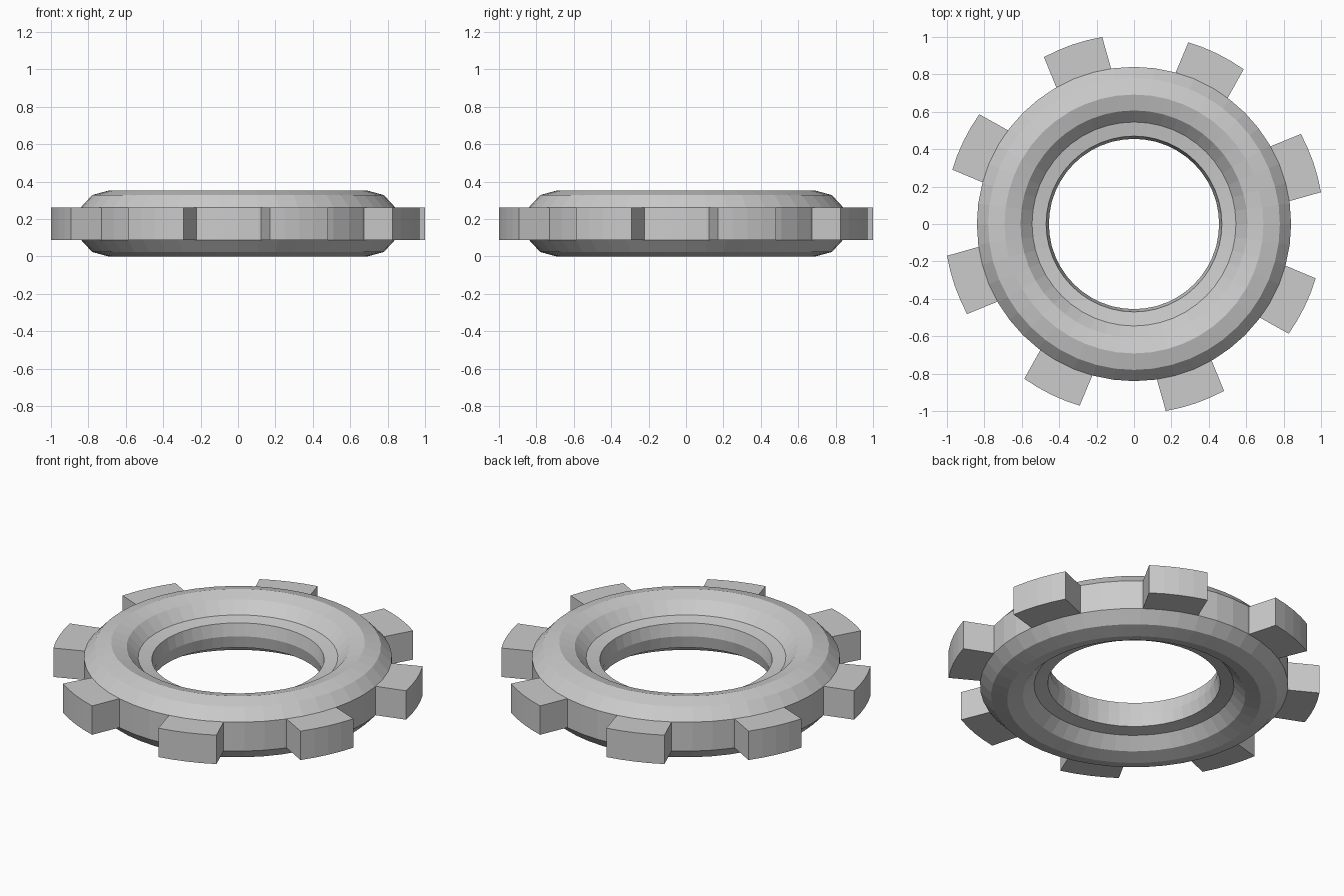
import bpy, bmesh
from math import radians, cos, sin, pi

cube = bpy.data.objects.get("Cube")
if cube:
    bpy.data.objects.remove(cube, do_unlink=True)

SEGMENTS = 48
MID = 0.176          # height of the symmetry plane
HALF = 0.087         # half height of the teeth and outer band

steel = bpy.data.materials.new("light_grey_steel")
steel.use_nodes = True
grey = (0.6, 0.6, 0.6, 1)
steel.diffuse_color = grey
steel.node_tree.nodes["Principled BSDF"].inputs["Base Color"].default_value = grey


def finish(bm, name):
    bmesh.ops.recalc_face_normals(bm, faces=bm.faces)
    mesh = bpy.data.meshes.new(name)
    bm.to_mesh(mesh)
    bm.free()
    mesh.materials.append(steel)
    obj = bpy.data.objects.new(name, mesh)
    bpy.context.collection.objects.link(obj)
    return obj


def polar(bm, radius, angle, z):
    return bm.verts.new((radius * cos(angle), radius * sin(angle), z))


# Ring body: upper half profile (radius, height above mid), mirrored below
upper = [(0.84, HALF), (0.78, 0.152), (0.692, MID), (0.607, 0.152),
         (0.545, HALF), (0.47, 0.074)]
profile = upper + [(0.455, 0)] + [(r, -h) for r, h in reversed(upper)]
bm = bmesh.new()
rings = [[polar(bm, r, 2 * pi * i / SEGMENTS, MID + h) for r, h in profile]
         for i in range(SEGMENTS)]
for i, ring in enumerate(rings):
    after = rings[(i + 1) % SEGMENTS]
    for j in range(len(profile)):
        k = (j + 1) % len(profile)
        bm.faces.new((ring[j], after[j], after[k], ring[k]))
finish(bm, "ring_body")


# Teeth: curved blocks, sunk slightly into the ring
def tooth(name, centre, steps=4):
    bm = bmesh.new()
    outline = []
    for radius, spread in ((0.81, radians(10.9)), (1.014, radians(-9.35))):
        outline += [polar(bm, radius, centre + spread * (1 - 2 * s / steps), MID - HALF)
                    for s in range(steps + 1)]
    base = bm.faces.new(outline)
    top = bmesh.ops.extrude_face_region(bm, geom=[base], use_keep_orig=True)
    bmesh.ops.translate(bm, vec=(0, 0, 2 * HALF),
                        verts=[v for v in top["geom"] if isinstance(v, bmesh.types.BMVert)])
    finish(bm, name)


for n in range(8):
    tooth(f"tooth_{n + 1}", radians(19 + 45 * n))
